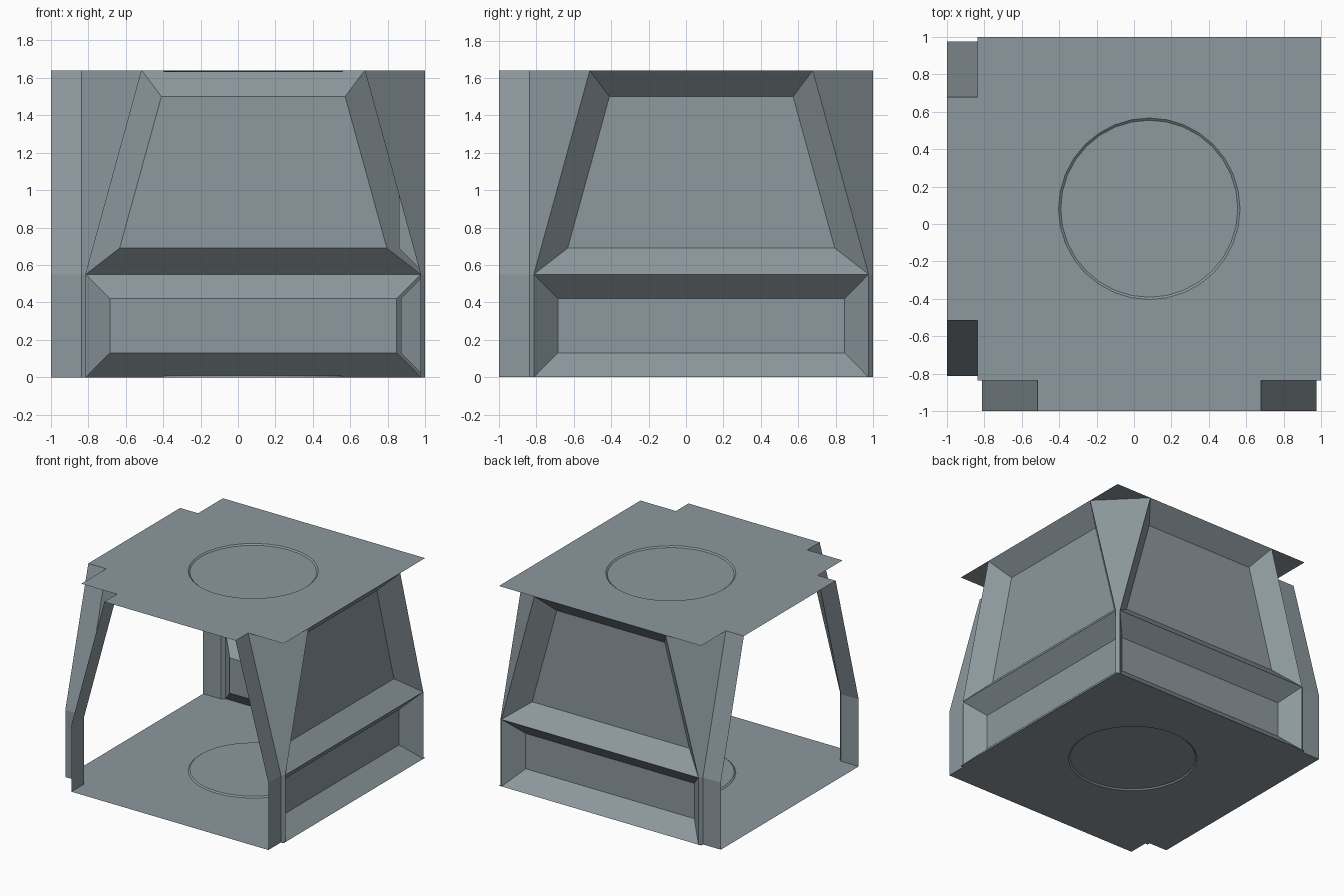
import bpy, bmesh, math
from mathutils import Vector

if "Cube" in bpy.data.objects:
    bpy.data.objects.remove(bpy.data.objects["Cube"])

C = 0.0815            # room centre offset in x and y
R = 0.9185            # half width of the room
OUT = -1.0815         # outer edge of the two open doorways, relative to centre
LOW, TOP = 0.895, 0.596   # half width of a side at the belt and at the ceiling
BELT, H = 0.55, 1.64

steel = bpy.data.materials.new("blue_grey_metal")
steel.diffuse_color = (0.265, 0.318, 0.342, 1)
steel.use_nodes = True
steel.node_tree.nodes["Principled BSDF"].inputs["Base Color"].default_value = steel.diffuse_color


def make(name, polys, facing=None):
    """Mesh from polygons; facing(centre) gives the wanted normal side."""
    bm = bmesh.new()
    for p in polys:
        f = bm.faces.new([bm.verts.new((x + C, y + C, z)) for x, y, z in p])
        f.normal_update()
        if facing:
            c = f.calc_center_median() - Vector((C, C, 0))
            if f.normal.dot(Vector(facing(c))) < 0:
                f.normal_flip()
    bmesh.ops.remove_doubles(bm, verts=bm.verts, dist=0.0005)
    finish(name, bm)


def finish(name, bm):
    me = bpy.data.meshes.new(name)
    bm.to_mesh(me)
    bm.free()
    me.materials.append(steel)
    bpy.context.collection.objects.link(bpy.data.objects.new(name, me))


def recess(outer, inner, depth):
    """Bevelled recess in (u, z, depth): four slopes and a back panel."""
    o = [(u, z, 0) for u, z in outer]
    i = [(u, z, depth) for u, z in inner]
    return [[o[k], o[(k + 1) % 4], i[(k + 1) % 4], i[k]] for k in range(4)] + [i]


def trap(a, z0, b, z1):
    return [(-a, z0), (a, z0), (b, z1), (-b, z1)]


# Solid walls on the right and the back
wall = recess(trap(LOW, 0, LOW, BELT), trap(0.766, 0.13, 0.766, 0.42), 0.13)
wall += recess(trap(LOW, BELT, TOP, H), trap(0.714, 0.69, 0.491, 1.5), 0.14)
make("right_wall", [[(R - d, u, z) for u, z, d in p] for p in wall], lambda c: (1, 0, 0))
make("back_wall", [[(u, R - d, z) for u, z, d in p] for p in wall], lambda c: (0, 1, 0))

# Corner posts that widen into triangles towards the ceiling
for sx, sy, name in ((1, 1, "back_right"), (-1, 1, "back_left"),
                     (1, -1, "front_right"), (-1, -1, "front_left")):
    rows = [[(sx * w, sy * R, z), (sx * R, sy * w, z)]
            for w, z in ((LOW, 0), (LOW, BELT), (TOP, H))]
    make(name + "_corner_post",
         [[a[0], a[1], b[1], b[0]] for a, b in zip(rows, rows[1:])],
         lambda c: (sx, sy, 0))

# Doorway jambs on the open front and left sides
for s in (-1, 1):
    line = [(s * LOW, 0), (s * LOW, BELT), (s * TOP, H)]
    strips = [[(a[0], -R, a[1]), (a[0], OUT, a[1]), (b[0], OUT, b[1]), (b[0], -R, b[1])]
              for a, b in zip(line, line[1:])]
    make("front_door_jamb", strips, lambda c: (-s, 0, 0))
    make("left_door_jamb", [[(y, x, z) for x, y, z in p] for p in strips],
         lambda c: (0, -s, 0))


def plate(name, w, z, dz, up):
    """Square plate with door sills and a shallow round inset."""
    outline = [(R, R), (-R, R), (-R, w), (OUT, w), (OUT, -w), (-R, -w), (-R, -R),
               (-w, -R), (-w, OUT), (w, OUT), (w, -R), (R, -R)]
    n = 32
    ring = lambda r: [(r * math.cos(2 * math.pi * k / n), r * math.sin(2 * math.pi * k / n))
                      for k in range(n)]
    bm = bmesh.new()

    def loop(pts, h):
        vs = [bm.verts.new((x + C, y + C, h)) for x, y in pts]
        return vs, [bm.edges.new((vs[k], vs[k - 1])) for k in range(len(vs))]

    _, e1 = loop(outline, z)
    rim, e2 = loop(ring(0.485), z)
    bmesh.ops.triangle_fill(bm, edges=e1 + e2, use_beauty=True)
    disc, _ = loop(ring(0.473), z + dz)
    for k in range(n):
        bm.faces.new((rim[k - 1], rim[k], disc[k], disc[k - 1]))
    bm.faces.new(disc)
    bm.normal_update()
    for f in bm.faces:
        if f.normal.z * up < 0:
            f.normal_flip()
    bmesh.ops.dissolve_limit(bm, angle_limit=0.01, verts=bm.verts[:], edges=bm.edges[:])
    finish(name, bm)


# Ceiling and floor plates
plate("ceiling_plate", TOP, H, -0.01, 1)
plate("floor_plate", LOW, 0, 0.01, -1)
